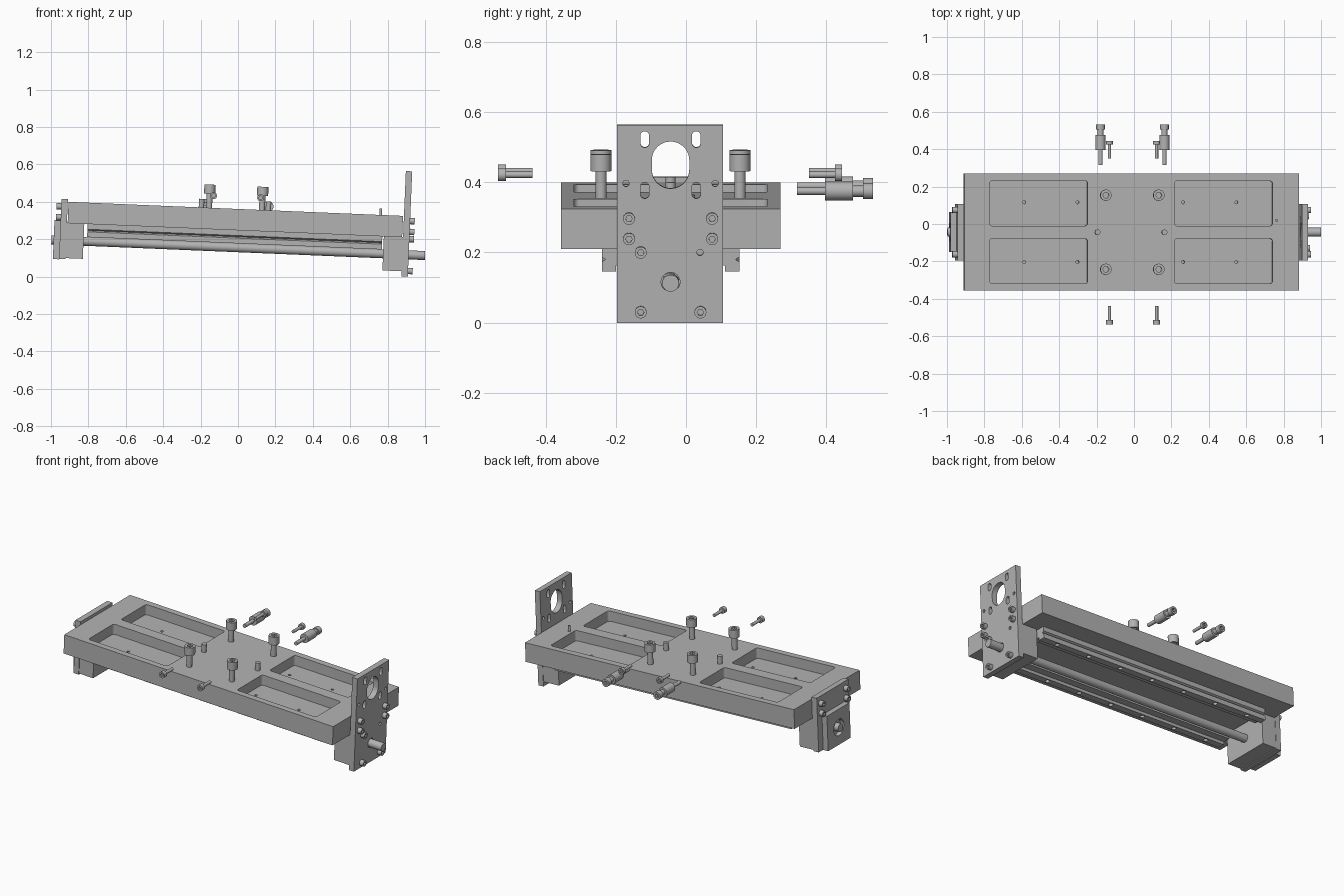
import bpy, bmesh, math
from mathutils import Matrix

if "Cube" in bpy.data.objects:
    bpy.data.objects.remove(bpy.data.objects["Cube"])

TILT = Matrix.Rotation(math.radians(2.4), 4, 'Y')
YC = -0.044                      # centre line of the slide
steel = bpy.data.materials.new("machined grey")
steel.use_nodes = True
steel.diffuse_color = (0.45, 0.45, 0.45, 1)
steel.node_tree.nodes["Principled BSDF"].inputs["Base Color"].default_value = (0.45, 0.45, 0.45, 1)


def place(axis, p, q, t):
    return {'X': (t, p, q), 'Y': (p, t, q), 'Z': (p, q, t)}[axis]


def outline(p0, p1, q0, q1, r=0.0, n=8):
    """Rectangle outline with rounded corners."""
    if r == 0:
        return [(p0, q0), (p1, q0), (p1, q1), (p0, q1)]
    pts = []
    corners = [(p1 - r, q1 - r), (p0 + r, q1 - r), (p0 + r, q0 + r), (p1 - r, q0 + r)]
    for k, (p, q) in enumerate(corners):
        for i in range(n + 1):
            a = math.pi / 2 * (k + i / n)
            pts.append((p + r * math.cos(a), q + r * math.sin(a)))
    return pts


def round_hole(p, q, r, stretch=0.0):
    return outline(p - r, p + r, q - r - stretch, q + r + stretch, r)


def add_prism(bm, pts, axis, a, b):
    ends = [[bm.verts.new(place(axis, p, q, t)) for p, q in pts] for t in (a, b)]
    n = len(pts)
    bm.faces.new(ends[0])
    bm.faces.new(ends[1][::-1])
    for i in range(n):
        j = (i + 1) % n
        bm.faces.new((ends[0][i], ends[1][i], ends[1][j], ends[0][j]))


def finish(name, bm):
    bmesh.ops.remove_doubles(bm, verts=bm.verts, dist=1e-5)
    bmesh.ops.recalc_face_normals(bm, faces=bm.faces)
    me = bpy.data.meshes.new(name)
    bm.to_mesh(me)
    bm.free()
    me.materials.append(steel)
    ob = bpy.data.objects.new(name, me)
    bpy.context.collection.objects.link(ob)
    ob.matrix_world = TILT
    return ob


def prism(name, pts, axis, a, b):
    bm = bmesh.new()
    add_prism(bm, pts, axis, a, b)
    return finish(name, bm)


def box(name, x0, x1, y0, y1, z0, z1):
    return prism(name, outline(x0, x1, y0, y1), 'Z', z0, z1)


def smooth(ob):
    bpy.ops.object.select_all(action='DESELECT')
    ob.select_set(True)
    bpy.context.view_layer.objects.active = ob
    bpy.ops.object.shade_smooth_by_angle(angle=math.radians(30))


def cut(ob, holes):
    """Subtract a list of (outline, axis, from, to) holes."""
    bm = bmesh.new()
    for h in holes:
        add_prism(bm, *h)
    cutter = finish("cutter", bm)
    cutter.hide_render = True
    mod = ob.modifiers.new("holes", 'BOOLEAN')
    mod.operation, mod.solver, mod.object = 'DIFFERENCE', 'EXACT', cutter
    bpy.context.view_layer.update()
    me = bpy.data.meshes.new_from_object(ob.evaluated_get(bpy.context.evaluated_depsgraph_get()))
    ob.modifiers.clear()
    ob.data = me
    bpy.data.objects.remove(cutter)
    smooth(ob)


def turned(name, axis, p, q, steps, socket=0.0, n=24):
    """Turned part through (position, radius) steps, with an optional hex socket at the end."""
    rings = [(t, r, False) for t, r in steps]
    if socket:
        t0, t1 = steps[-2][0], steps[-1][0]
        rings += [(t1, socket, True), (t1 + (t0 - t1) * 0.6, socket, True)]
    bm = bmesh.new()
    loops = []
    for t, r, hexagon in rings:
        loop = []
        for i in range(n):
            a = math.tau * i / n
            k = math.cos(math.pi / 6) / math.cos(a % (math.pi / 3) - math.pi / 6) if hexagon else 1
            loop.append(bm.verts.new(place(axis, p + r * k * math.cos(a), q + r * k * math.sin(a), t)))
        loops.append(loop)
    for l0, l1 in zip(loops, loops[1:]):
        for i in range(n):
            j = (i + 1) % n
            bm.faces.new((l0[i], l0[j], l1[j], l1[i]))
    bm.faces.new(loops[0])
    bm.faces.new(loops[-1])
    ob = finish(name, bm)
    smooth(ob)


def cap_screw(name, axis, p, q, tip, seat, top, shank, head):
    turned(name, axis, p, q, [(tip, shank), (seat, shank), (seat, head), (top, head)], head * 0.55)


# Carriage plate with four pockets, tapped holes and screw holes
BOT, TOP = 0.247, 0.361
plate = box("carriage_plate", -0.922, 0.868, -0.356, 0.269, BOT, TOP)
pockets = [(outline(x, x + 0.525, y, y + 0.241, 0.015), 'Z', 0.30, 0.40)
           for x in (-0.788, 0.201) for y in (-0.319, -0.010)]
cut(plate, pockets)
cut(plate, [(round_hole(x, y, 0.008), 'Z', 0.27, 0.32)
            for x in (-0.60, -0.315, 0.25, 0.535) for y in (-0.203, 0.116)])

# Guide rails: grooved outer strip with holes underneath, and an inner step
for side, label in ((-1, "right"), (1, "left")):
    profile = [(0.155, BOT), (0.196, BOT), (0.196, 0.219), (0.185, 0.212),
               (0.196, 0.205), (0.196, 0.177), (0.155, 0.177)]
    rail = prism(label + "_rail", [(YC + side * p, q) for p, q in profile], 'X', -0.815, 0.762)
    cut(rail, [(round_hole(-0.70 + 0.225 * i, YC + side * 0.175, 0.013), 'Z', 0.15, 0.20)
               for i in range(7)])
    y0, y1 = sorted((YC + side * 0.11, YC + side * 0.155))
    box(label + "_rail_step", -0.815, 0.762, y0, y1, 0.195, BOT)

# Drive shaft and its bearing blocks
AXIS_Z = 0.154
turned("drive_shaft", 'X', YC, AXIS_Z, [(-1.005, 0.024), (0.994, 0.024)], n=32)
box("rear_bearing_block", -0.927, -0.833, YC - 0.148, YC + 0.148, 0.060, BOT)
box("front_bearing_block", 0.770, 0.873, YC - 0.148, YC + 0.148, 0.065, BOT)

# End plate with bearing cap
box("end_plate", -0.960, -0.926, -0.196, 0.106, 0.054, 0.376)
cap = box("bearing_cap", -0.993, -0.960, YC - 0.107, YC + 0.107, 0.052, 0.260)
cut(cap, [(round_hole(YC, AXIS_Z, 0.048), 'X', -1.1, -0.968)])

# Motor mounting plate with central opening, slots and pin holes
motor_plate = box("motor_plate", 0.873, 0.907, -0.196, 0.106, 0.0375, 0.601)
openings = [round_hole(YC, 0.4875, 0.0535, 0.0135), round_hole(0.04, 0.238, 0.009),
            round_hole(YC, AXIS_Z, 0.027)]
for s in (-1, 1):
    openings += [round_hole(YC + s * 0.0735, z, 0.0125, 0.0105) for z in (0.5605, 0.415)]
    openings.append(round_hole(YC + s * 0.127, 0.435, 0.009))
cut(motor_plate, [(o, 'X', 0.8, 1.0) for o in openings])

# Screws holding both end plates
for s in (-1, 1):
    for z in (0.335, 0.277):
        cap_screw("motor_plate_screw", 'X', YC + s * 0.1185, z, 0.88, 0.907, 0.932, 0.009, 0.017)
        cap_screw("end_plate_screw", 'X', YC + s * 0.1185, z, -0.93, -0.960, -0.985, 0.009, 0.017)
    cap_screw("lower_plate_screw", 'X', YC + s * 0.085, 0.068, 0.88, 0.907, 0.932, 0.009, 0.017)
cap_screw("middle_plate_screw", 'X', YC - 0.085, 0.238, 0.88, 0.907, 0.932, 0.009, 0.017)

# Lifted carriage screws and dowel pins
for x in (-0.170, 0.113):
    for s in (-1, 1):
        cap_screw("carriage_screw", 'Z', x, YC + s * 0.198, TOP, 0.437, 0.485, 0.016, 0.030)
for x in (-0.211, 0.147):
    turned("dowel_pin", 'Z', x, YC, [(0.345, 0.0145), (0.407, 0.0145)])
turned("stop_pin", 'Z', 0.748, 0.018, [(0.345, 0.007), (0.396, 0.007)])

# Loose side screws and lubrication fittings
for x in (-0.149, 0.103):
    cap_screw("right_side_screw", 'Y', x, 0.426, -0.438, -0.513, -0.536, 0.009, 0.0185)
    cap_screw("left_side_screw", 'Y', x, 0.426, 0.350, 0.425, 0.444, 0.009, 0.0185)
for x in (-0.195, 0.147):
    turned("side_fitting", 'Y', x, 0.381,
           [(0.316, 0.011), (0.396, 0.011), (0.396, 0.027), (0.476, 0.027), (0.476, 0.016),
            (0.504, 0.016), (0.504, 0.023), (0.533, 0.023)], 0.012)
